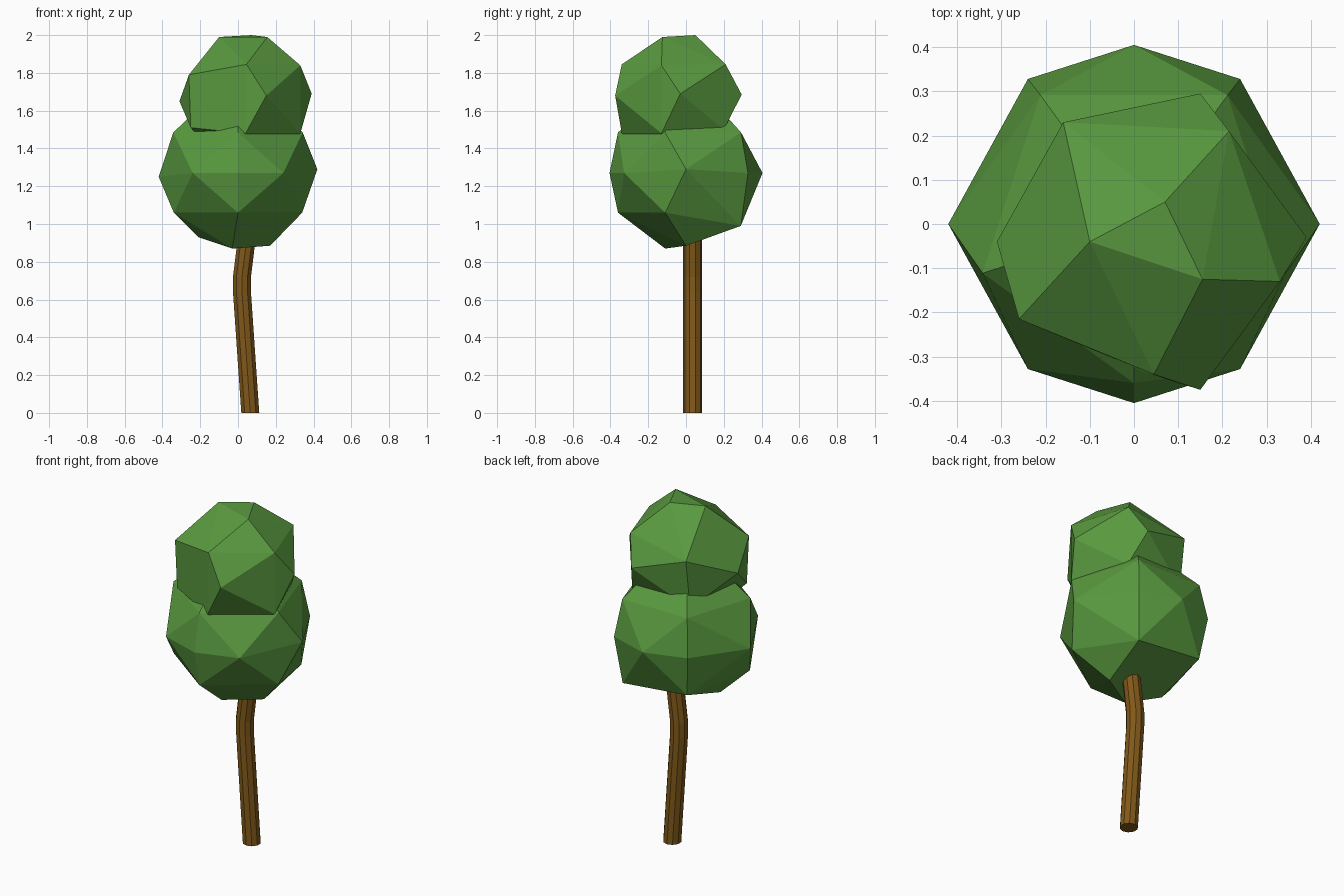
import bpy, bmesh, math
from mathutils import Vector

if "Cube" in bpy.data.objects:
    bpy.data.objects.remove(bpy.data.objects["Cube"])


def material(name, rgb):
    m = bpy.data.materials.new(name)
    m.diffuse_color = (*rgb, 1)
    m.use_nodes = True
    m.node_tree.nodes["Principled BSDF"].inputs["Base Color"].default_value = m.diffuse_color
    return m


def finish(bm, name, mat):
    bmesh.ops.recalc_face_normals(bm, faces=bm.faces[:])
    me = bpy.data.meshes.new(name)
    bm.to_mesh(me)
    bm.free()
    me.materials.append(mat)
    ob = bpy.data.objects.new(name, me)
    bpy.context.collection.objects.link(ob)
    return ob


def hull(name, points, mat):
    """Faceted foliage lump wrapped around a few points."""
    bm = bmesh.new()
    for p in points:
        bm.verts.new(p)
    bmesh.ops.convex_hull(bm, input=bm.verts[:])
    loose = [v for v in bm.verts if not v.link_faces]
    bmesh.ops.delete(bm, geom=loose, context='VERTS')
    bmesh.ops.dissolve_limit(bm, angle_limit=math.radians(3),
                             verts=bm.verts[:], edges=bm.edges[:])
    return finish(bm, name, mat)


def ring(r, z, n, start):
    return [(r * math.cos(math.radians(start) + math.tau * i / n),
             r * math.sin(math.radians(start) + math.tau * i / n), z)
            for i in range(n)]


green = material("leaf_green", (0.10, 0.32, 0.05))
brown = material("bark_brown", (0.22, 0.10, 0.01))

# Lower foliage: equator points, two pentagon rings and two caps
lower = [(-.42, 0, 1.25), (.42, 0, 1.29), (0, .405, 1.27), (0, -.405, 1.27)]
lower += [(x, y, 1.27) for x in (-.24, .24) for y in (-.328, .328)]
lower += ring(.36, 1.485, 5, -90)
lower += [(0, -.36, 1.06), (-.34, -.11, 1.06), (.34, -.11, 1.06),
          (-.21, .29, 1.03), (.21, .29, .99)]
lower += [(-.21, -.02, .93), (-.03, -.11, .87), (.17, 0, .885)]
lower += ring(.21, 1.62, 5, -90)
hull("lower_foliage", lower, green)

# Upper foliage: irregular rounded lump
upper = [
    (-.10, -.04, 1.99), (.07, .05, 2.0), (.155, -.125, 1.99),
    (.045, -.34, 1.845), (-.26, -.215, 1.79), (.33, -.13, 1.84),
    (.215, .21, 1.845), (-.16, .23, 1.78),
    (.39, -.03, 1.69), (.15, -.375, 1.68), (-.31, -.04, 1.65),
    (.15, .295, 1.685),
    (.04, -.34, 1.48), (.33, -.13, 1.48), (-.25, -.21, 1.51),
    (.21, .2, 1.5), (-.16, .19, 1.49),
    (-.1, -.04, 1.34), (.07, .05, 1.34), (.15, -.12, 1.34),
]
hull("upper_foliage", upper, green)

# Bent trunk: ten-sided tube along a short path
path = [(.065, 0), (.021, .64), (.021, .72), (.047, .93), (.055, 1.05)]
bm = bmesh.new()
loops = []
for x, z in path:
    loops.append([bm.verts.new(Vector((x, .035, 0)) + Vector(p))
                  for p in ring(.05, z, 10, 18)])
for a, b in zip(loops, loops[1:]):
    for i in range(10):
        j = (i + 1) % 10
        bm.faces.new((a[i], a[j], b[j], b[i]))
bm.faces.new(loops[0])
bm.faces.new(loops[-1])
finish(bm, "trunk", brown)
